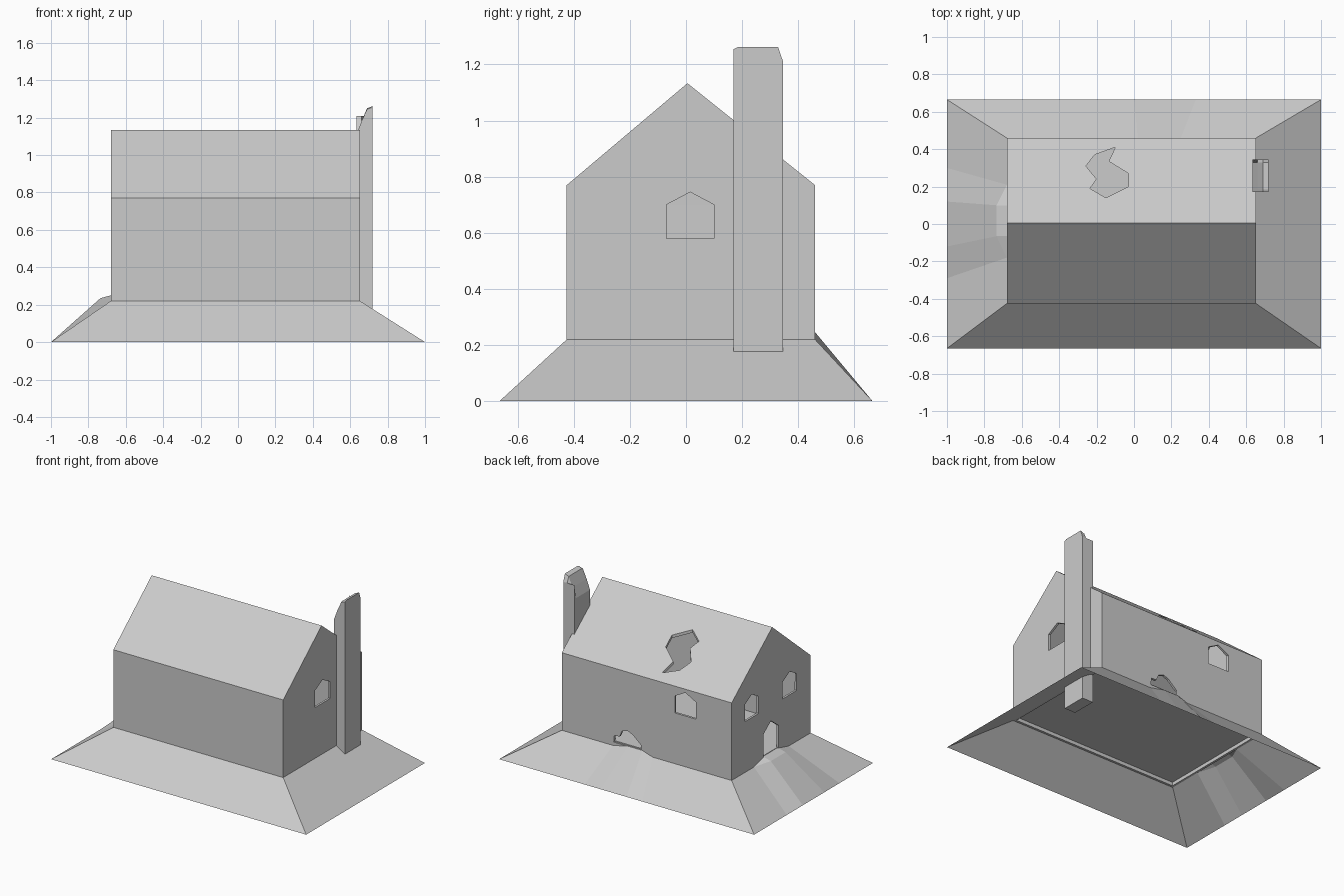
import bpy, bmesh
from mathutils import Vector

if "Cube" in bpy.data.objects:
    bpy.data.objects.remove(bpy.data.objects["Cube"])

stone = bpy.data.materials.new("pale grey")
stone.diffuse_color = (0.6, 0.6, 0.6, 1)
stone.use_nodes = True
stone.node_tree.nodes["Principled BSDF"].inputs["Base Color"].default_value = stone.diffuse_color


def make(name, verts, faces):
    bm = bmesh.new()
    vs = [bm.verts.new(v) for v in verts]
    for f in faces:
        bm.faces.new([vs[i] for i in f])
    bmesh.ops.recalc_face_normals(bm, faces=bm.faces[:])
    me = bpy.data.meshes.new(name)
    bm.to_mesh(me)
    bm.free()
    me.materials.append(stone)
    ob = bpy.data.objects.new(name, me)
    bpy.context.collection.objects.link(ob)
    return ob


def loft(name, rings, caps=True):
    """Bridge equal-sized closed rings of points, optionally capping the ends."""
    n = len(rings[0])
    faces = [(k * n + i, k * n + (i + 1) % n, (k + 1) * n + (i + 1) % n, (k + 1) * n + i)
             for k in range(len(rings) - 1) for i in range(n)]
    if caps:
        faces += [tuple(range(n)), tuple(range((len(rings) - 1) * n, len(rings) * n))]
    return make(name, [p for r in rings for p in r], faces)


def prism(name, pts, vec):
    return loft(name, [pts, [tuple(Vector(p) + Vector(vec)) for p in pts]])


def arch(c, hw, z0, z1, z2):
    """Pointed opening outline as (across, up) pairs."""
    return [(c - hw, z0), (c + hw, z0), (c + hw, z1), (c, z2), (c - hw, z1)]


X0, X1, Y0, Y1, ZB = -0.68, 0.652, -0.425, 0.46, 0.22

# House shell: gabled prism, open at the bottom, thin walls
gable = [(Y0, ZB), (Y0, 0.77), (0.005, 1.133), (Y1, 0.77), (Y1, ZB)]
n = len(gable)
verts = [(x, y, z) for x in (X0, X1) for y, z in gable]
faces = [(i, i + 1, n + i + 1, n + i) for i in range(n - 1)]
faces += [tuple(range(n)), tuple(range(n, 2 * n))]
house = make("house_shell", verts, faces)
sol = house.modifiers.new("thickness", 'SOLIDIFY')
sol.thickness, sol.offset, sol.use_even_offset = 0.016, -1, True

# Openings: windows, door, broken wall and broken roof
cutters = []
for c in (0.235, -0.19):
    cutters.append(prism("cut_left_window", [(X0 - .1, y, z) for y, z in arch(c, .078, .58, .70, .745)], (.2, 0, 0)))
cutters.append(prism("cut_door", [(X0 - .1, y, z) for y, z in arch(.02, .085, .25, .41, .475)], (.2, 0, 0)))
cutters.append(prism("cut_right_window", [(X1 - .1, y, z) for y, z in arch(.015, .085, .58, .70, .745)], (.2, 0, 0)))
cutters.append(prism("cut_back_window", [(x, Y1 - .1, z) for x, z in arch(-.317, .083, .58, .70, .745)], (0, .2, 0)))
wall_gap = [(.03, .245), (.245, .245), (.24, .295), (.2, .295), (.18, .34), (.135, .354), (.095, .336),
            (.057, .303), (.03, .28)]
cutters.append(prism("cut_wall_gap", [(x, Y1 - .1, z) for x, z in wall_gap], (0, .2, 0)))
roof_gap = [(-.10, .41), (-.21, .37), (-.257, .31), (-.2, .24), (-.235, .19), (-.15, .14), (-.03, .2),
            (-.03, .27), (-.135, .335)]
cutters.append(prism("cut_roof_gap", [(x, y, .7) for x, y in roof_gap], (0, 0, .6)))
for c in cutters:
    c.hide_render = True
    m = house.modifiers.new(c.name, 'BOOLEAN')
    m.operation, m.solver, m.object = 'DIFFERENCE', 'EXACT', c

# Bake the openings and remove the cutters
bpy.context.view_layer.update()
done = bpy.data.meshes.new_from_object(house.evaluated_get(bpy.context.evaluated_depsgraph_get()))
house.modifiers.clear()
house.data = done
for c in cutters:
    bpy.data.objects.remove(c)

# Floor slab
i = .008
prism("floor", [(X0 + i, Y0 + i, .245), (X1 - i, Y0 + i, .245), (X1 - i, Y1 - i, .245), (X0 + i, Y1 - i, .245)],
      (0, 0, .008))

# Ground skirt with a fanned ramp at the door and a small heap at the broken wall
low = [(-1, .665), (-1, .3), (-1, .12), (-1, -.12), (-1, -.29), (-1, -.665), (1, -.665), (1, .665),
       (.33, .665), (.2, .665), (0, .665), (-.12, .665)]
top = [(X0, Y1, ZB), (X0, .21, ZB), (-.735, .1, .235), (-.735, -.065, .235), (X0, -.18, ZB), (X0, Y0, ZB),
       (X1, Y0, ZB), (X1, Y1, ZB), (.25, Y1, ZB), (.13, Y1, .246), (.02, Y1, .246), (-.06, Y1, ZB)]
loft("ground_skirt", [[(x, y, 0) for x, y in low], top], caps=False)

# Doorstep landing
make("doorstep", top[1:5] + [(X0, -.065, .25), (X0, .1, .25)], [(0, 1, 5), (1, 2, 4, 5), (2, 3, 4)])

# Chimney with a broken top
xs = (.634, .66, .69, .72)


def section(y, tops):
    return [(.634, y, .02), (.72, y, .02)] + [(x, y, z) for x, z in reversed(list(zip(xs, tops)))]


slope = (1.11, 1.18, 1.25, 1.262)
loft("chimney", [section(.17, (1.11, 1.18, 1.245, 1.255)), section(.185, slope), section(.328, slope),
                 section(.346, (1.21,) * 4)])
